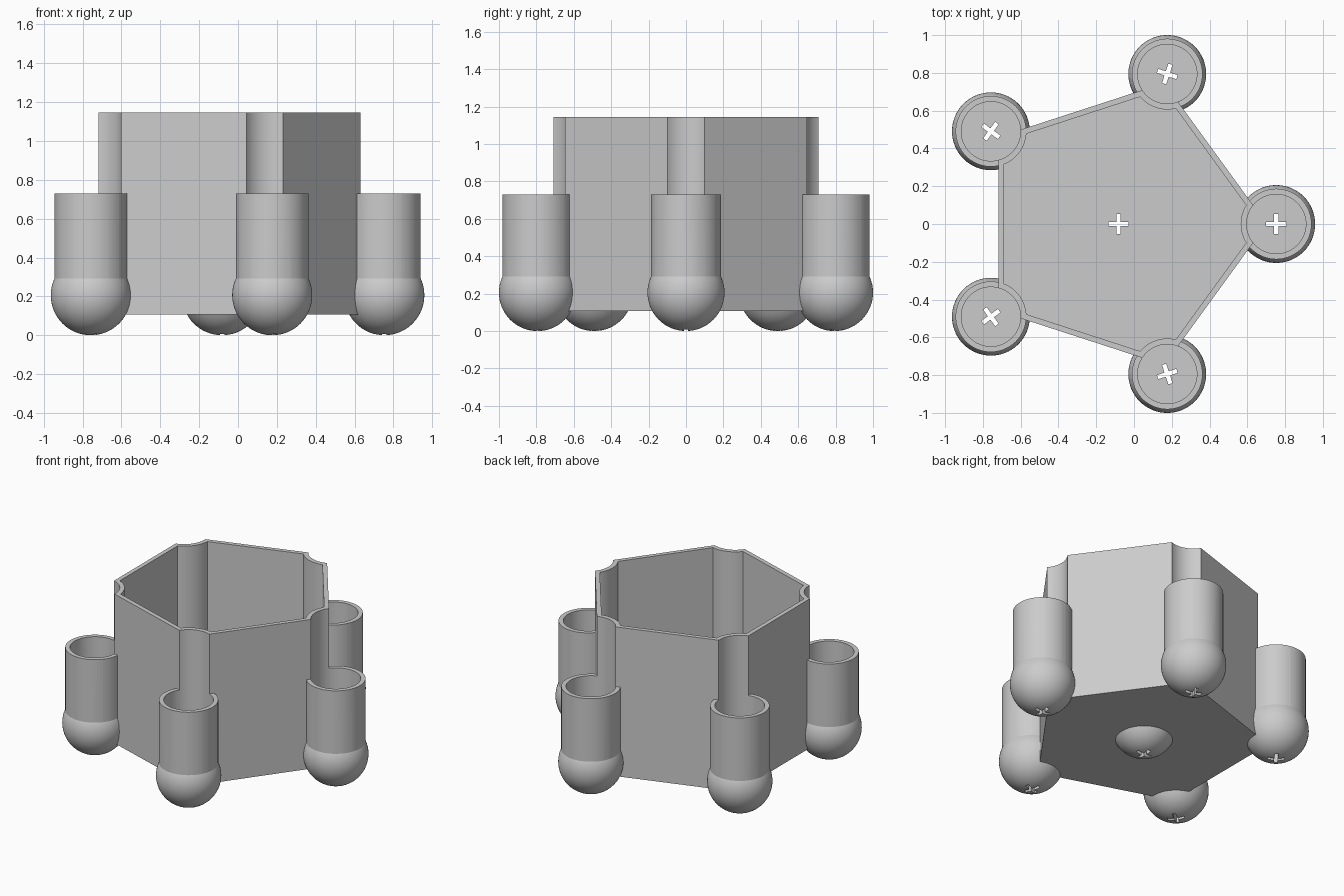
import bpy
import bmesh
from math import cos, sin, tau, pi, radians, sqrt
from mathutils import Matrix, Vector

if "Cube" in bpy.data.objects:
    bpy.data.objects.remove(bpy.data.objects["Cube"])

CENTRE = Vector((-0.082, 0, 0))
CUP_DIST = 0.835          # cup axis from the pentagon centre
BALL_R, CUP_R, POCKET_R = 0.206, 0.187, 0.157
BASE, FLOOR, CUP_TOP, RIM = 0.107, 0.137, 0.73, 1.145
ANGLES = [tau * i / 5 for i in range(5)]

grey = bpy.data.materials.new("warm_grey_plastic")
grey.use_nodes = True
grey.diffuse_color = (0.6, 0.6, 0.6, 1)
grey.node_tree.nodes["Principled BSDF"].inputs["Base Color"].default_value = (0.6, 0.6, 0.6, 1)


def make(name, bm):
    bmesh.ops.recalc_face_normals(bm, faces=bm.faces)
    mesh = bpy.data.meshes.new(name)
    bm.to_mesh(mesh)
    bm.free()
    mesh.materials.append(grey)
    obj = bpy.data.objects.new(name, mesh)
    bpy.context.collection.objects.link(obj)
    return obj


def prism(name, outline, low, high):
    bm = bmesh.new()
    face = bm.faces.new([bm.verts.new((x, y, low)) for x, y in outline])
    up = bmesh.ops.extrude_face_region(bm, geom=[face])["geom"]
    bmesh.ops.translate(bm, vec=(0, 0, high - low),
                        verts=[v for v in up if isinstance(v, bmesh.types.BMVert)])
    return make(name, bm)


def ring(centre, radius, sides):
    return [(centre.x + radius * cos(tau * i / sides),
             centre.y + radius * sin(tau * i / sides)) for i in range(sides)]


def pentagon(apothem):
    return ring(CENTRE, apothem / cos(pi / 5), 5)


def ball(name, centre):
    bm = bmesh.new()
    bmesh.ops.create_uvsphere(bm, u_segments=64, v_segments=32, radius=BALL_R,
                              matrix=Matrix.Translation((centre.x, centre.y, BALL_R)))
    return make(name, bm)


def combine(target, other, operation):
    mod = target.modifiers.new(operation, "BOOLEAN")
    mod.operation, mod.solver, mod.object = operation, "EXACT", other
    bpy.context.view_layer.objects.active = target
    bpy.ops.object.modifier_apply(modifier=mod.name)
    bpy.data.objects.remove(other)


def drain(target, centre, angle):
    # Cross-shaped drain hole: a twelve-sided plus outline
    a, b = 0.0115, 0.054
    quarter = [Vector((b, -a)), Vector((b, a)), Vector((a, a))]
    outline = []
    for k in range(4):
        for p in quarter:
            q = Matrix.Rotation(angle + k * pi / 2, 2) @ p
            outline.append((centre.x + q.x, centre.y + q.y))
    combine(target, prism("drain_cutter", outline, -0.1, 0.3), "DIFFERENCE")


centres = [CENTRE + CUP_DIST * Vector((cos(a), sin(a), 0)) for a in ANGLES]

# Solid pentagonal body with a central foot and five ball-ended cups
body = prism("pentagon_planter", pentagon(0.635), BASE, RIM)
combine(body, ball("centre_foot", CENTRE), "UNION")
for c in centres:
    cup = prism("cup", ring(c, CUP_R, 64), BALL_R, CUP_TOP)
    combine(cup, ball("cup_foot", c), "UNION")
    combine(body, cup, "UNION")

# Main cavity, keeping a thin curved wall around each cup
cavity = prism("cavity_cutter", pentagon(0.605), FLOOR, RIM + 0.2)
for c in centres:
    combine(cavity, prism("wall_keeper", ring(c, CUP_R + 0.001, 64), 0, RIM + 0.4), "DIFFERENCE")
combine(body, cavity, "DIFFERENCE")

# Cup pockets, continuing upward as notches in the body corners
for c in centres:
    combine(body, prism("pocket_cutter", ring(c, POCKET_R, 64), FLOOR, RIM + 0.2), "DIFFERENCE")

# Drain holes in the cups and the body floor
for c, a in zip(centres, ANGLES):
    drain(body, c, a)
drain(body, CENTRE, 0)

# Smooth curved walls, crisp rims and corners
bpy.ops.object.select_all(action="DESELECT")
body.select_set(True)
bpy.context.view_layer.objects.active = body
bpy.ops.object.shade_smooth_by_angle(angle=radians(20))
